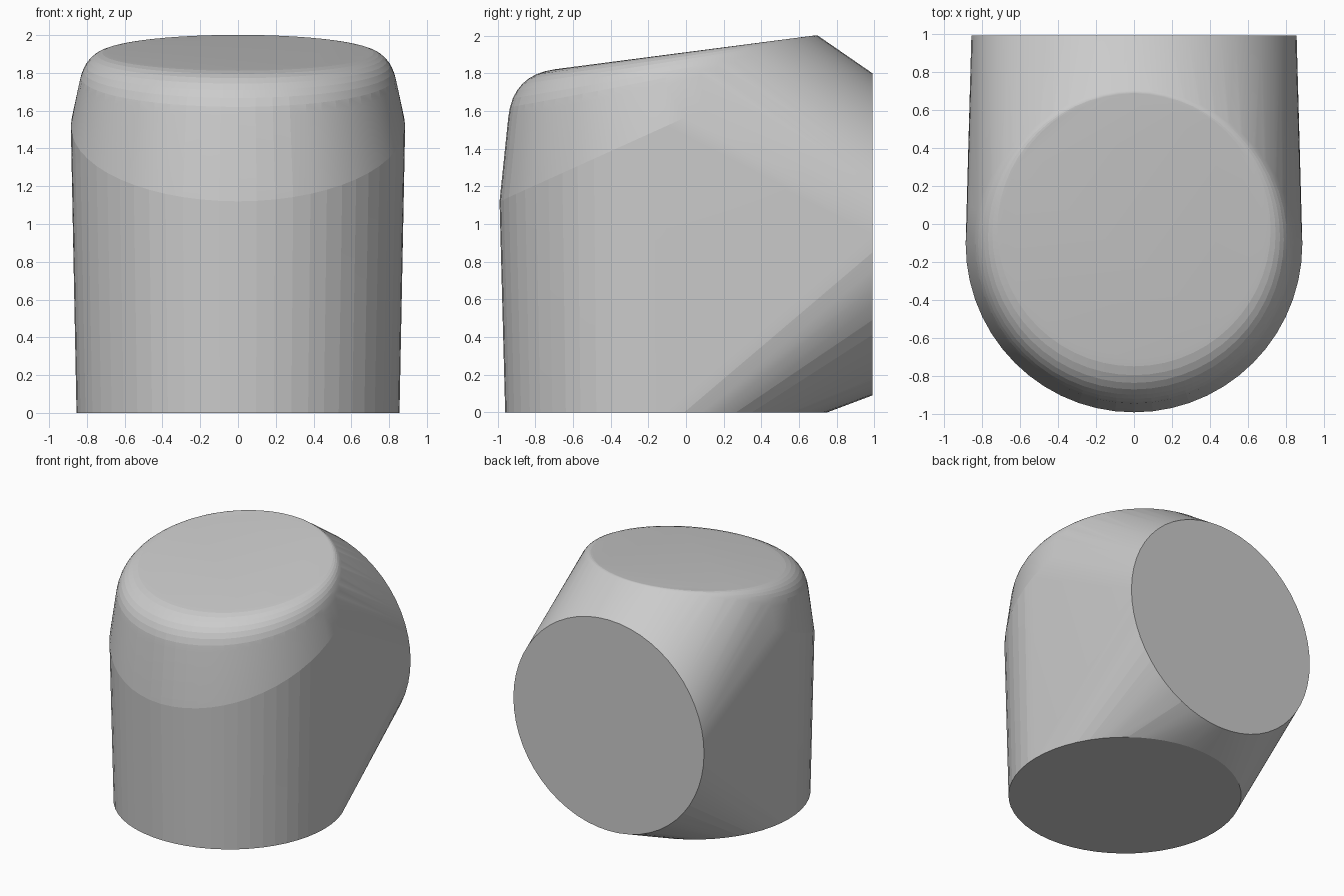
import bpy
import bmesh
from math import sin, cos, pi
from mathutils import Vector

if "Cube" in bpy.data.objects:
    bpy.data.objects.remove(bpy.data.objects["Cube"], do_unlink=True)

SEGMENTS = 56
FILLET_STEPS = 8
AXIS_Y = -0.105        # centre line of the upright body


def top_point(a, radius, cy):
    """Point on the sloping top plane."""
    y = cy + radius * sin(a)
    return Vector((radius * cos(a), y, 1.912 + 0.13 * y))


# Gather the outlines that the solid is stretched over
points = []
for i in range(SEGMENTS):
    a = 2 * pi * i / SEGMENTS
    c, s = cos(a), sin(a)

    # Flat base and flat back disc
    points.append(Vector((0.855 * c, AXIS_Y + 0.855 * s, 0)))
    points.append(Vector((0.855 * c, 0.99, 0.945 + 0.855 * s)))

    # Slanted shoulder crease round the front
    shoulder = Vector((0.885 * c, AXIS_Y + 0.885 * s, 1.52 + 0.4 * s))
    if shoulder.y < 0.1:
        points.append(shoulder)

    # Rounded rim, wide at the front and fading towards the back
    corner = top_point(a, 0.81, AXIS_Y - 0.005)
    flat = top_point(a, 0.69, -0.005)
    lower = corner + (shoulder - corner).normalized() * min(
        (flat - corner).length, (shoulder - corner).length)
    for k in range(FILLET_STEPS + 1):
        t = k / FILLET_STEPS
        points.append(lower * (1 - t) ** 2 + corner * 2 * t * (1 - t) + flat * t * t)

# Stretch a convex skin over the outlines and merge coplanar faces
bm = bmesh.new()
for p in points:
    bm.verts.new(p)
hull = bmesh.ops.convex_hull(bm, input=bm.verts)
loose = {g for g in hull["geom_interior"] + hull["geom_unused"]
         if isinstance(g, bmesh.types.BMVert)}
bmesh.ops.delete(bm, geom=list(loose), context='VERTS')
bmesh.ops.dissolve_limit(bm, angle_limit=0.005, verts=bm.verts, edges=bm.edges)
bmesh.ops.recalc_face_normals(bm, faces=bm.faces)

mesh = bpy.data.meshes.new("elbow_body")
bm.to_mesh(mesh)
bm.free()
body = bpy.data.objects.new("elbow_body", mesh)
bpy.context.collection.objects.link(body)

# Plain grey surface
grey = bpy.data.materials.new("plain_grey")
grey.use_nodes = True
colour = (0.6, 0.6, 0.6, 1)
grey.diffuse_color = colour
grey.node_tree.nodes["Principled BSDF"].inputs["Base Color"].default_value = colour
mesh.materials.append(grey)

# Soften only the shallow facets
bpy.ops.object.select_all(action='DESELECT')
body.select_set(True)
bpy.context.view_layer.objects.active = body
bpy.ops.object.shade_smooth_by_angle(angle=0.1)
